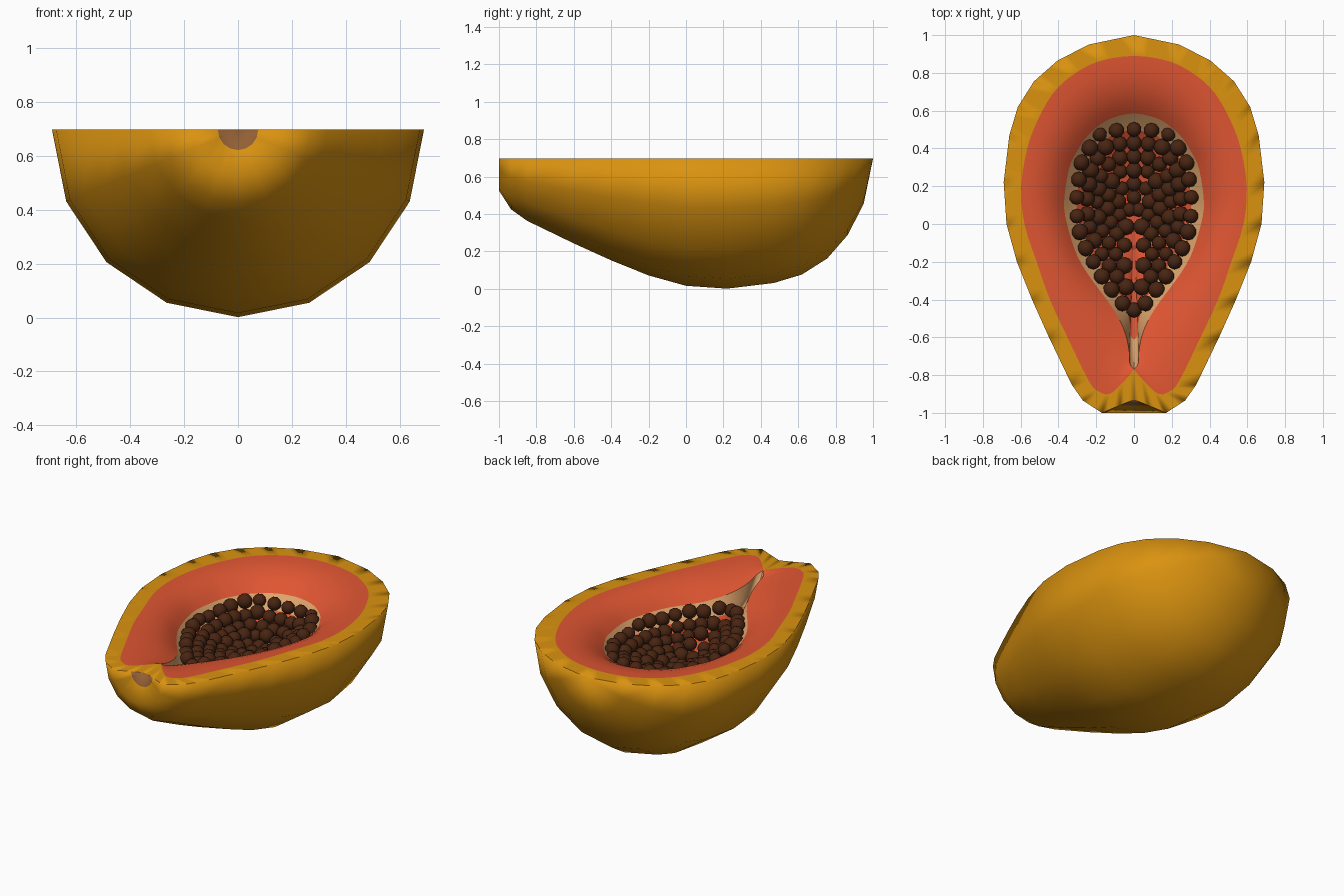
import bpy, bmesh, math, random
from mathutils import Vector, Matrix

if "Cube" in bpy.data.objects:
    bpy.data.objects.remove(bpy.data.objects["Cube"])

random.seed(4)
Z = 0.697            # height of the cut face
YC = 0.1             # centre of the seed cavity along y


def material(name, rgb):
    m = bpy.data.materials.new(name)
    m.diffuse_color = (*rgb, 1)
    m.use_nodes = True
    m.node_tree.nodes["Principled BSDF"].inputs["Base Color"].default_value = m.diffuse_color
    return m


SKIN = material("golden skin", (0.70, 0.29, 0.005))
FLESH = material("orange red flesh", (0.74, 0.092, 0.032))
LINING = material("pale lining", (0.73, 0.37, 0.15))
SEED = material("dark seed", (0.065, 0.018, 0.006))
STEM = material("stem brown", (0.29, 0.115, 0.035))

# Matching half outlines (x, y), from the blossom end to the stem end
OUTER = [(0, 1), (.24, .95), (.405, .865), (.53, .755), (.615, .62), (.66, .47), (.69, .22), (.675, 0),
         (.62, -.2), (.54, -.4), (.45, -.6), (.33, -.85), (.27, -.935), (.17, -1), (.075, -.96), (0, -.93)]
INNER = [(0, .89), (.19, .86), (.33, .785), (.43, .69), (.51, .55), (.565, .4), (.597, .2), (.58, 0),
         (.515, -.2), (.445, -.4), (.352, -.6), (.24, -.83), (.19, -.885), (.13, -.9), (.06, -.84), (0, -.77)]
CAVITY = [(0, .585), (.12, .56), (.2, .51), (.26, .45), (.31, .37), (.345, .29), (.37, .12), (.355, 0),
          (.3, -.17), (.22, -.3), (.13, -.42), (.07, -.52), (.04, -.6), (.025, -.68), (.022, -.74), (0, -.77)]
SEEDS = [(0, .5), (.17, .48), (.22, .42), (.275, .34), (.295, .2), (.305, .08), (.275, -.08),
         (.215, -.2), (.14, -.32), (.06, -.42), (0, -.46)]


def refine(pts, n=3, smooth=True):
    """Subdivide an outline, straight or as a smooth spline."""
    p = [Vector(q) for q in pts]
    ext = [Vector((-p[1].x, p[1].y))] + p + [p[-1]]
    out = []
    for i in range(len(p) - 1):
        a, b, c, d = ext[i:i + 4]
        for k in range(n):
            t = k / n
            if smooth:
                q = b + 0.5 * t * (c - a + t * (2 * a - 5 * b + 4 * c - d + t * (3 * (b - c) + d - a)))
            else:
                q = b.lerp(c, t)
            out.append(q)
    return out + [p[-1]]


def closed(half):
    """Mirror a half ring of 3D points in x to a closed ring."""
    return half + [Vector((-v.x, v.y, v.z)) for v in half[-2:0:-1]]


def strip(bm, rings, mats=None, loop=True):
    """Join successive rings with quads."""
    vs = [[bm.verts.new(v) for v in r] for r in rings]
    for k in range(len(rings) - 1):
        a, b = vs[k], vs[k + 1]
        n = len(a)
        for i in range(n if loop else n - 1):
            j = (i + 1) % n
            f = bm.faces.new((a[i], b[i], b[j], a[j]))
            f.material_index = mats[k] if mats else 0


def finish(bm, name, mats, angle):
    bmesh.ops.remove_doubles(bm, verts=bm.verts, dist=1e-5)
    me = bpy.data.meshes.new(name)
    bm.to_mesh(me)
    bm.free()
    for m in mats:
        me.materials.append(m)
    ob = bpy.data.objects.new(name, me)
    bpy.context.collection.objects.link(ob)
    bpy.ops.object.select_all(action='DESELECT')
    ob.select_set(True)
    bpy.context.view_layer.objects.active = ob
    bpy.ops.object.shade_smooth_by_angle(angle=math.radians(angle))
    return ob


outer = refine(OUTER, smooth=False)
inner = refine(INNER)
cavity = refine(CAVITY)
flat = lambda pts: closed([Vector((p.x, p.y, Z)) for p in pts])

# Skin: half turned shell with a stem dimple, plus the flat cut rim
bm = bmesh.new()
shell = []
for r, y in OUTER:
    shell.append([Vector((r * math.cos(t), y, Z - 1.008 * r * math.sin(t)))
                  for t in [math.pi * k / 8 for k in range(9)]])
strip(bm, shell, [0] * 14 + [1], loop=False)
strip(bm, [flat(outer), flat(inner)])
finish(bm, "papaya_skin", [SKIN, STEM], 65)


def drop(y):
    """Depth of the cavity edge, running out towards the stem."""
    return 0.1 * min(1, max(0, (y + 0.77) / 0.4)) ** 0.6


# Flesh: rounds over from the rim down to the cavity edge
bm = bmesh.new()
rings = []
for t in (0, .2, .4, .6, .75, .88, 1):
    ring = []
    for a, b in zip(inner, cavity):
        q = a.lerp(b, t)
        ring.append(Vector((q.x, q.y, Z - drop(b.y) * t ** 2.5)))
    rings.append(closed(ring))
strip(bm, rings)
finish(bm, "flesh", [FLESH], 60)


def bowl(s):
    """Height of the cavity at scale s of its outline."""
    return 0.4 + 0.197 * s ** 2.2


# Cavity lining: bowl narrowing into a groove at the stem, flesh below the seeds
bm = bmesh.new()
rings = []
for s in (1, .92, .82, .65, .4, .15, 0):
    rings.append(closed([Vector((p.x * s, YC + (p.y - YC) * s,
                                 Z - drop(p.y) if s == 1 else bowl(s))) for p in cavity]))
strip(bm, rings, [0, 0, 1, 1, 1, 1])
finish(bm, "cavity_lining", [LINING, FLESH], 60)

# Seeds: rings of small balls lying in the bowl, mirrored in x
bm = bmesh.new()
outline = refine(SEEDS, 8)


def seed(x, y, z, r):
    bmesh.ops.create_icosphere(bm, subdivisions=2, radius=r,
                               matrix=Matrix.Translation((x, y, z)))


for s in (1, .82, .64, .46, .28, .1):
    pts = [Vector((p.x * s, YC + (p.y - YC) * s)) for p in outline]
    spacing = 0.082 if s == 1 else 0.068
    last = None
    for p in pts:
        if last is not None and (p - last).length < spacing:
            continue
        last = p
        r = random.uniform(0.038, 0.046)
        z = bowl(s * 0.86) + 0.03 + random.uniform(-0.01, 0.012)
        if p.x < 0.02:
            seed(0, p.y, z, r)
        else:
            for side in (-1, 1):
                seed(side * p.x, p.y, z, r)
seed(0, -0.455, bowl(.86) + 0.02, 0.042)
for f in bm.faces:
    f.smooth = True
finish(bm, "seeds", [SEED], 60)
